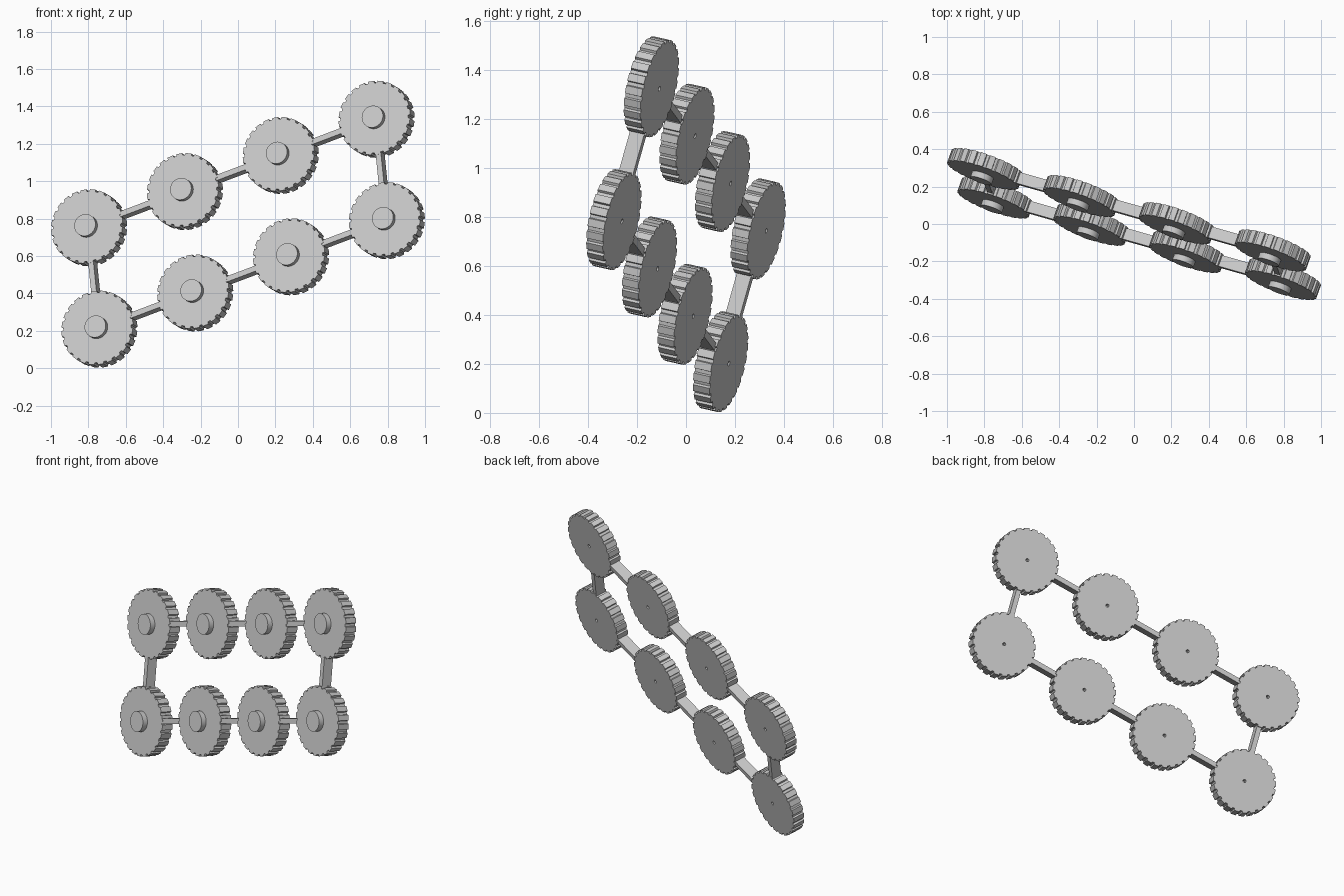
import bpy, bmesh, math
from mathutils import Vector, Matrix

if "Cube" in bpy.data.objects:
    bpy.data.objects.remove(bpy.data.objects["Cube"])

grey = bpy.data.materials.new("light_grey")
grey.use_nodes = True
colour = (0.58, 0.58, 0.58, 1)
grey.diffuse_color = colour
grey.node_tree.nodes["Principled BSDF"].inputs["Base Color"].default_value = colour

# Tilted sheet in which the wheels lie
AXLE = Vector((-0.33, -0.92, 0.21)).normalized()
ROW = Vector((1.537, -0.436, 0.58))
COLUMN = Vector((0.055, -0.153, -0.542))
CENTRE = Vector((0, 0, 0.77))
TEETH, STEPS = 24, 4
OUTER, VALLEY, HALF = 0.203, 0.192, 0.0365


def finish(name, mesh, matrix):
    obj = bpy.data.objects.new(name, mesh)
    bpy.context.collection.objects.link(obj)
    obj.matrix_world = matrix
    return obj


def frame(origin, along, normal):
    """Matrix with x along a direction and z close to the normal."""
    x = along.normalized()
    y = normal.cross(x).normalized()
    z = x.cross(y)
    return Matrix.Translation(origin) @ Matrix((x, y, z)).transposed().to_4x4()


def wheel_mesh():
    """Toothed disc with a bore in the back and a hub on the front."""
    bm = bmesh.new()
    count = TEETH * STEPS

    def ring(radius, height, toothed=False):
        verts = []
        for i in range(count):
            # Two points on the tooth tip, two in the narrow valley
            step = i % STEPS
            turn = (i // STEPS + (0, 0.6, 0.66, 0.94)[step]) / TEETH
            angle = turn * math.tau if toothed else i / count * math.tau
            r = VALLEY if toothed and step > 1 else radius
            verts.append(bm.verts.new((r * math.cos(angle), r * math.sin(angle), height)))
        return verts

    rings = [ring(0.01, -0.005), ring(0.01, -HALF),
             ring(OUTER, -HALF, True), ring(OUTER, HALF, True),
             ring(0.06, HALF), ring(0.06, 0.069)]
    for a, b in zip(rings, rings[1:]):
        for i in range(count):
            j = (i + 1) % count
            bm.faces.new((a[i], a[j], b[j], b[i]))
    bm.faces.new(rings[0])
    bm.faces.new(rings[-1])
    bmesh.ops.recalc_face_normals(bm, faces=bm.faces)
    mesh = bpy.data.meshes.new("toothed_wheel")
    bm.to_mesh(mesh)
    bm.free()
    mesh.materials.append(grey)
    return mesh


def bar(name, start, end):
    """Flat link between two wheels, its ends buried inside them."""
    along = end - start
    length = along.length - 0.3
    bm = bmesh.new()
    bmesh.ops.create_cube(bm, size=1)
    bmesh.ops.scale(bm, vec=(length, 0.03, 0.063), verts=bm.verts)
    mesh = bpy.data.meshes.new(name)
    bm.to_mesh(mesh)
    bm.free()
    mesh.materials.append(grey)
    finish(name, mesh, frame((start + end) / 2, along, AXLE))


# Wheels in two rows of four
wheel = wheel_mesh()
spots = {}
for row, label in enumerate(("upper", "lower")):
    for i in range(4):
        spot = CENTRE + ROW * (i / 3 - 0.5) + COLUMN * (row - 0.5)
        spots[row, i] = spot
        side = ROW - AXLE * ROW.dot(AXLE)
        obj = finish(f"{label}_wheel_{i + 1}", wheel, frame(spot, side, AXLE))
        if (row, i) == (0, 0):
            bpy.context.view_layer.objects.active = obj
            obj.select_set(True)
            bpy.ops.object.shade_smooth_by_angle(angle=math.radians(15))
            obj.select_set(False)

# Links along the rows and across both ends
for row, label in enumerate(("upper", "lower")):
    for i in range(3):
        bar(f"{label}_link_{i + 1}", spots[row, i], spots[row, i + 1])
for i, label in ((0, "right"), (3, "left")):
    bar(f"{label}_end_link", spots[0, i], spots[1, i])
